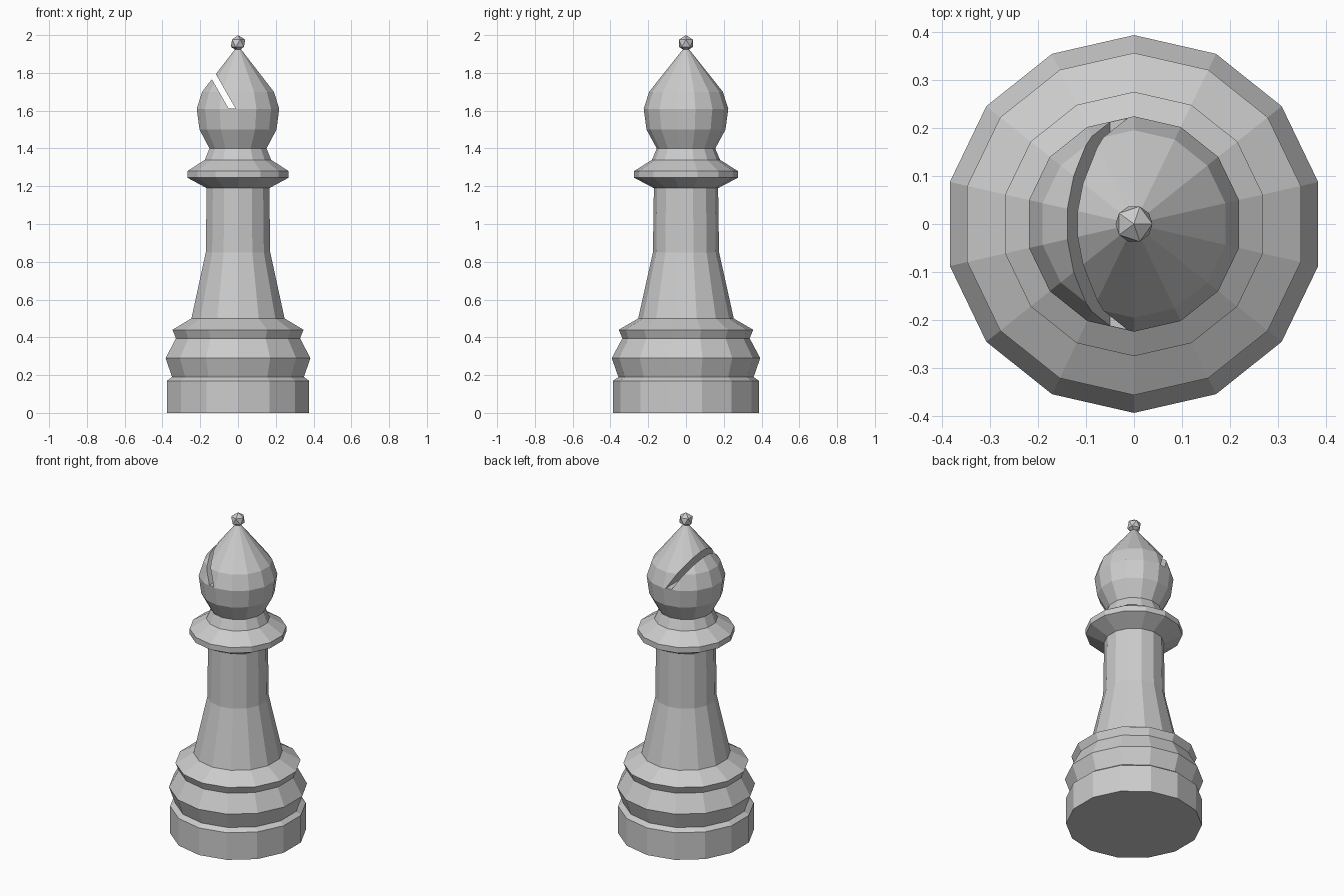
import bpy, bmesh, math

if "Cube" in bpy.data.objects:
    bpy.data.objects.remove(bpy.data.objects["Cube"])

SIDES = 14


def finish(bm, name):
    bmesh.ops.recalc_face_normals(bm, faces=bm.faces)
    mesh = bpy.data.meshes.new(name)
    bm.to_mesh(mesh)
    bm.free()
    obj = bpy.data.objects.new(name, mesh)
    bpy.context.collection.objects.link(obj)
    return obj


def lathe(name, profile):
    """Turn (radius, z) points into a closed faceted solid."""
    bm = bmesh.new()
    rings = []
    for r, z in profile:
        angles = [math.pi / 2 + 2 * math.pi * i / SIDES for i in range(SIDES)]
        rings.append([bm.verts.new((r * math.cos(a), r * math.sin(a), z)) for a in angles])
    for low, high in zip(rings, rings[1:]):
        for i in range(SIDES):
            j = (i + 1) % SIDES
            bm.faces.new((low[i], low[j], high[j], high[i]))
    bm.faces.new(rings[0][::-1])
    bm.faces.new(rings[-1])
    return finish(bm, name)


def prism(name, outline, depth):
    """Extrude an (x, z) outline along y, centred on y = 0."""
    bm = bmesh.new()
    face = bm.faces.new([bm.verts.new((x, -depth / 2, z)) for x, z in outline])
    geom = bmesh.ops.extrude_face_region(bm, geom=[face])["geom"]
    verts = [v for v in geom if isinstance(v, bmesh.types.BMVert)]
    bmesh.ops.translate(bm, verts=verts, vec=(0, depth, 0))
    return finish(bm, name)


# Turned body: foot, base mouldings, stem, collar and head
base = [(0.386, 0), (0.386, 0.17), (0.358, 0.19), (0.393, 0.29),
        (0.337, 0.395), (0.356, 0.44)]
stem = [(0.253, 0.50), (0.175, 0.85), (0.17, 1.19)]
collar = [(0.275, 1.245), (0.275, 1.28), (0.18, 1.34)]
head = [(0.155, 1.40), (0.209, 1.50), (0.224, 1.61), (0.195, 1.70), (0.016, 1.925)]
body = lathe("body", base + stem + collar + head)

# Slanted slot through the head
sx, sz = -0.155, 0.27
slot = prism("slot_cutter", [(-0.05, 1.612), (-0.013, 1.612),
                             (-0.013 + sx, 1.612 + sz), (-0.05 + sx, 1.612 + sz)], 1.0)
slot.hide_render = True
slot.hide_viewport = False
slot.display_type = 'WIRE'
cut = body.modifiers.new("slot", 'BOOLEAN')
cut.operation = 'DIFFERENCE'
cut.solver = 'EXACT'
cut.object = slot
bpy.context.view_layer.objects.active = body
bpy.ops.object.modifier_apply(modifier=cut.name)
bpy.data.objects.remove(slot)

# Small faceted ball on the tip
bm = bmesh.new()
bmesh.ops.create_icosphere(bm, subdivisions=1, radius=0.043)
ball = finish(bm, "tip_ball")
ball.location = (0, 0, 1.957)
